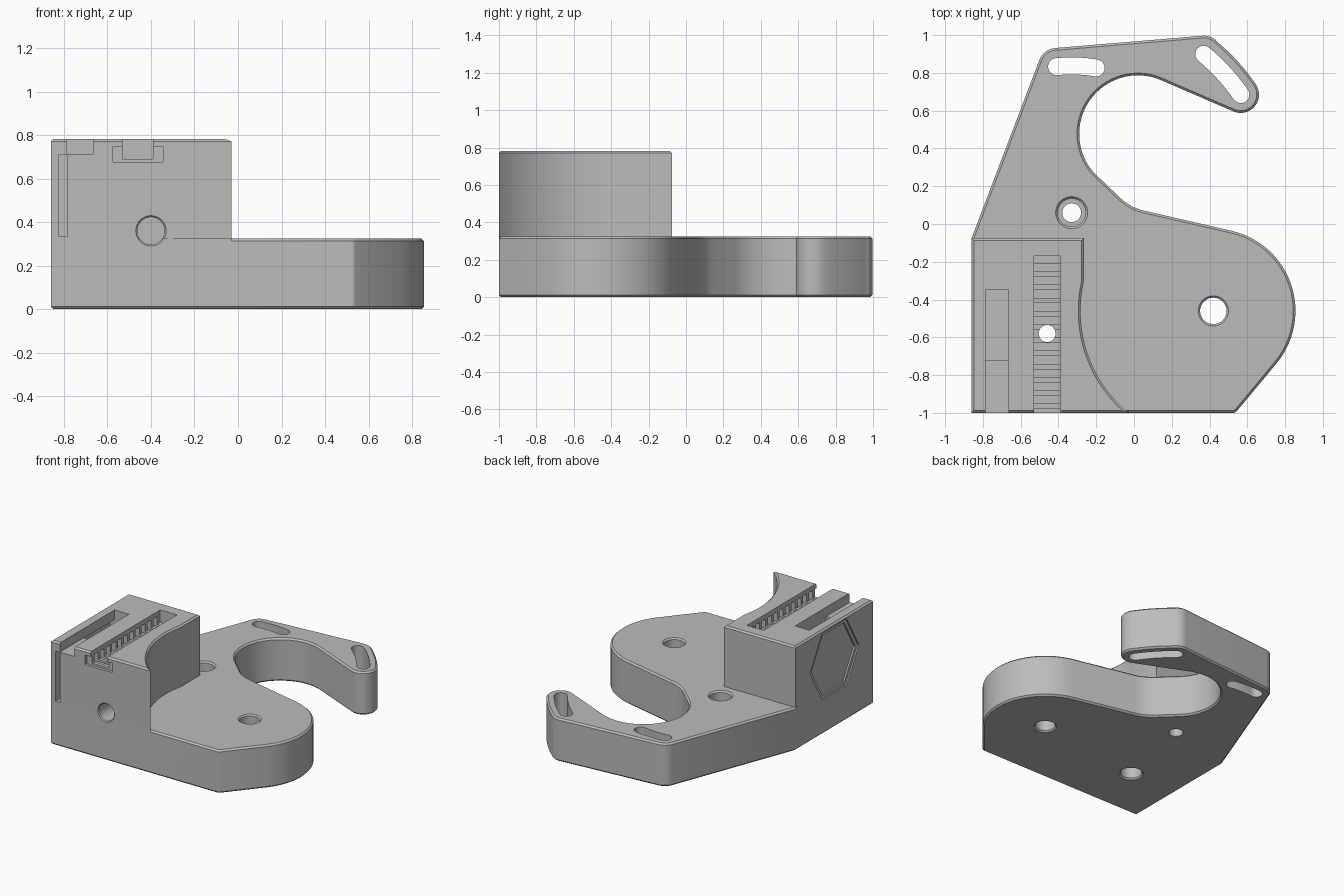
import bpy, bmesh, math
from mathutils import Matrix, Vector

cube = bpy.data.objects.get("Cube")
if cube:
    bpy.data.objects.remove(cube)

BASE_H, TOP_H, CHAMFER = 0.325, 0.783, 0.012
PIVOT, LOBE = (-0.33, 0.06), (0.42, -0.46)
LEFT, FRONT, BACK = -0.86, -1.0, -0.075

grey = bpy.data.materials.new("plain grey")
grey.use_nodes = True
COLOUR = (0.5, 0.5, 0.5, 1)
grey.diffuse_color = COLOUR
grey.node_tree.nodes["Principled BSDF"].inputs["Base Color"].default_value = COLOUR


def arc(centre, r, a0, a1, n=12):
    """Points on an arc, angles in degrees."""
    angles = [math.radians(a0 + (a1 - a0) * i / n) for i in range(n + 1)]
    return [(centre[0] + r * math.cos(a), centre[1] + r * math.sin(a)) for a in angles]


def make_object(name, bm):
    bmesh.ops.recalc_face_normals(bm, faces=bm.faces)
    mesh = bpy.data.meshes.new(name)
    bm.to_mesh(mesh)
    bm.free()
    mesh.materials.append(grey)
    obj = bpy.data.objects.new(name, mesh)
    bpy.context.collection.objects.link(obj)
    return obj


def prism(name, outline, z0, z1, bevel_rule=None):
    """Extrude an outline; chamfer the edges that the rule picks."""
    bm = bmesh.new()
    face = bm.faces.new([bm.verts.new((x, y, z0)) for x, y in outline])
    new = bmesh.ops.extrude_face_region(bm, geom=[face])["geom"]
    bmesh.ops.translate(bm, vec=(0, 0, z1 - z0),
                        verts=[v for v in new if isinstance(v, bmesh.types.BMVert)])
    bmesh.ops.recalc_face_normals(bm, faces=bm.faces)
    if bevel_rule:
        edges = [e for e in bm.edges if bevel_rule(e.verts[0].co, e.verts[1].co)]
        bmesh.ops.bevel(bm, geom=edges, offset=CHAMFER, segments=1,
                        affect='EDGES', clamp_overlap=True)
    return make_object(name, bm)


def box(x0, x1, y0, y1, z0, z1):
    return prism("cutter", [(x0, y0), (x1, y0), (x1, y1), (x0, y1)], z0, z1)


def cone(start, end, r0, r1=None, sides=40, turn=0):
    """Round (or n-sided) cutter between two points."""
    start, end = Vector(start), Vector(end)
    axis = end - start
    matrix = (Matrix.Translation((start + end) / 2)
              @ axis.to_track_quat('Z', 'Y').to_matrix().to_4x4()
              @ Matrix.Rotation(math.radians(turn), 4, 'Z'))
    bm = bmesh.new()
    bmesh.ops.create_cone(bm, cap_ends=True, segments=sides, radius1=r0,
                          radius2=r0 if r1 is None else r1, depth=axis.length, matrix=matrix)
    return make_object("cutter", bm)


def arc_slot(r, a0, a1, half=0.045):
    """Curved slot swept round the pivot."""
    def at(a):
        return arc(PIVOT, r, a, a, 1)[0]
    outline = (arc(PIVOT, r + half, a0, a1) + arc(at(a1), half, a1, a1 + 180)[1:-1]
               + arc(PIVOT, r - half, a1, a0) + arc(at(a0), half, a0 + 180, a0 + 360)[1:-1])
    return prism("cutter", outline, -0.1, 0.5)


def cut(target, cutters):
    for cutter in cutters:
        mod = target.modifiers.new("cut", 'BOOLEAN')
        mod.operation, mod.solver, mod.object = 'DIFFERENCE', 'EXACT', cutter
        bpy.context.view_layer.objects.active = target
        bpy.ops.object.modifier_apply(modifier=mod.name)


# Hooked base plate
plate_outline = ([(LEFT, FRONT), (-0.03, FRONT), (0.53, FRONT), (0.545, -0.99)]
                 + arc(LOBE, 0.435, -39, 77, 24)
                 + arc((0.118, 0.343), 0.28, 257, 224, 8)
                 + arc((0.02, 0.477), 0.31, 222, 67, 32)
                 + arc((0.565, 0.685), 0.097, 247, 394, 14)
                 + arc(PIVOT, 1.189, 35, 50, 10)
                 + arc((0.37, 0.90), 0.097, 51, 95, 8)
                 + arc((-0.41, 0.835), 0.097, 95, 160, 8)
                 + [(LEFT, BACK)])


def plate_edges(a, b):
    if abs(a.z - b.z) > 0.001:
        return False
    under_block = max(a.x, b.x) < LEFT + 0.001 or (
        max(a.y, b.y) < FRONT + 0.001 and max(a.x, b.x) < -0.02)
    return a.z < 0.001 or not under_block


base_plate = prism("base_plate", plate_outline, 0, BASE_H, plate_edges)

# Raised block with a side scooped round the lobe
block_outline = ([(LEFT, FRONT)] + arc(LOBE, 0.703, 230.2, 171, 20)
                 + [(-0.265, -0.3), (-0.265, BACK), (LEFT, BACK)])
raised_block = prism("raised_block", block_outline, BASE_H, TOP_H,
                     lambda a, b: min(a.z, b.z) > TOP_H - 0.001)

# Holes and curved slots of the plate
lobe_x, lobe_y = LOBE
px, py = PIVOT
cut(base_plate, [
    arc_slot(1.092, 34.9, 50.2),
    arc_slot(0.777, 80.4, 95.9),
    cone((lobe_x, lobe_y, -0.1), (lobe_x, lobe_y, 0.5), 0.07),
    cone((lobe_x, lobe_y, BASE_H - 0.012), (lobe_x, lobe_y, BASE_H + 0.012), 0.068, 0.092),
    cone((lobe_x, lobe_y, -0.012), (lobe_x, lobe_y, 0.012), 0.092, 0.068),
    cone((px, py, -0.1), (px, py, 0.5), 0.05),
    cone((px, py, 0.2), (px, py, 0.5), 0.074),
    cone((px, py, BASE_H - 0.012), (px, py, BASE_H + 0.012), 0.073, 0.097),
])

# Screw holes and hexagonal side recess shared by both bodies
sx, sy = -0.46, -0.58
fx, fz = -0.4, 0.36
hy, hz = -0.54, 0.51
shared = [
    cone((sx, sy, -0.1), (sx, sy, 1), 0.045),
    cone((sx, sy, -0.1), (sx, sy, 0.45), 0.075),
    cone((sx, sy, -0.012), (sx, sy, 0.012), 0.098, 0.074),
    cone((fx, -1.1, fz), (fx, -0.68, fz), 0.063),
    cone((fx, -1.01, fz), (fx, -0.99, fz), 0.08, 0.06),
    cone((LEFT - 0.05, hy, hz), (LEFT + 0.01, hy, hz), 0.29, sides=6),
    cone((LEFT - 0.05, hy, hz), (LEFT + 0.022, hy, hz), 0.26, sides=6),
]
# Turn the hexagons so that a flat side is on top
for hexagon in shared[-2:]:
    top = max(v.co.z for v in hexagon.data.vertices)
    if top > hz + 0.255:
        centre = Matrix.Translation((0, hy, hz))
        hexagon.data.transform(centre @ Matrix.Rotation(math.radians(30), 4, 'X')
                               @ centre.inverted())
cut(base_plate, shared)
cut(raised_block, shared)

# Wire channel, deep pocket and thin insert slot
cut(raised_block, [
    box(-0.785, -0.665, -1.1, -0.35, 0.713, 0.9),
    box(-0.785, -0.665, -0.72, -0.35, 0.34, 0.9),
    box(-0.823, -0.784, -1.1, -0.352, 0.333, 0.71),
])

# Strap channel with a row of side notches
cut(raised_block, [box(-0.53, -0.39, -1.1, -0.17, 0.69, 0.9)])
cut(raised_block, [box(-0.575, -0.345, y - 0.021, y + 0.021, 0.676, 0.747)
                   for y in [-1.0 + 0.07 * i for i in range(12)]])

# Remove cutters and shade
for obj in [o for o in bpy.data.objects if o.name.startswith("cutter")]:
    bpy.data.objects.remove(obj)
for obj in (base_plate, raised_block):
    bpy.ops.object.select_all(action='DESELECT')
    obj.select_set(True)
    bpy.context.view_layer.objects.active = obj
    bpy.ops.object.shade_smooth_by_angle()
